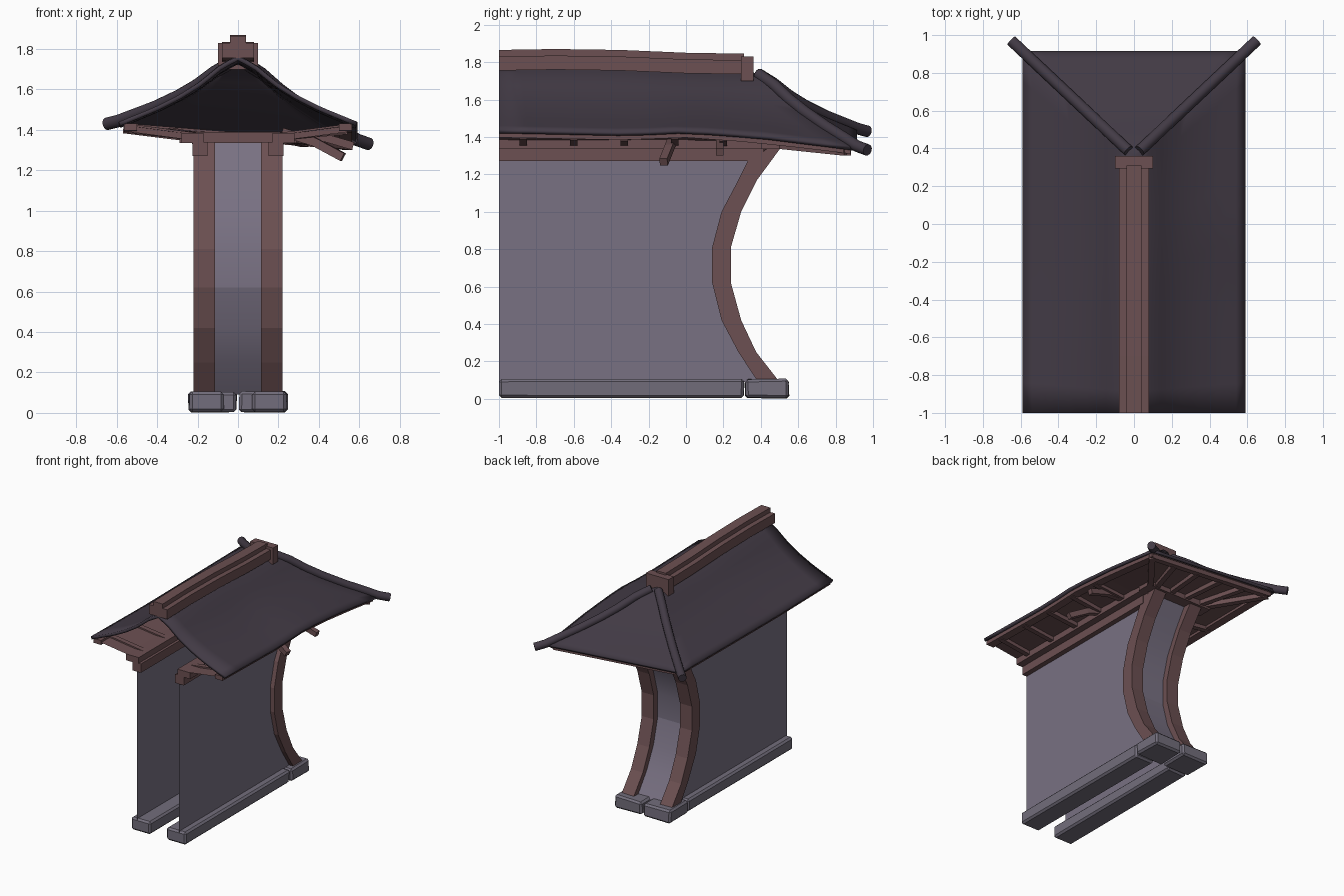
import bpy, bmesh, math, random
from mathutils import Vector

random.seed(4)
cube = bpy.data.objects.get("Cube")
if cube:
    bpy.data.objects.remove(cube, do_unlink=True)


def material(name, rgb):
    m = bpy.data.materials.new(name)
    m.use_nodes = True
    m.diffuse_color = (*rgb, 1)
    m.node_tree.nodes["Principled BSDF"].inputs["Base Color"].default_value = (*rgb, 1)
    return m


ROOF = material("dark roof", (.055, .043, .06))
WOOD = material("red brown wood", (.15, .08, .084))
WALL = material("grey violet plaster", (.19, .165, .225))
STONE = material("grey stone", (.17, .155, .20))


def finish(name, bm, mat):
    mesh = bpy.data.meshes.new(name)
    bm.to_mesh(mesh)
    bm.free()
    mesh.materials.append(mat)
    ob = bpy.data.objects.new(name, mesh)
    bpy.context.collection.objects.link(ob)
    return ob


def smooth(ob):
    bpy.ops.object.select_all(action='DESELECT')
    ob.select_set(True)
    bpy.context.view_layer.objects.active = ob
    bpy.ops.object.shade_smooth_by_angle(angle=math.radians(40))


def loft(name, rings, mat):
    """Closed rings joined into a capped solid."""
    bm = bmesh.new()
    rows = [[bm.verts.new(p) for p in r] for r in rings]
    n = len(rows[0])
    for a, b in zip(rows, rows[1:]):
        for i in range(n):
            bm.faces.new((a[i], a[(i + 1) % n], b[(i + 1) % n], b[i]))
    bm.faces.new(rows[0])
    bm.faces.new(rows[-1])
    bmesh.ops.recalc_face_normals(bm, faces=bm.faces)
    return finish(name, bm, mat)


def sheets(name, grids, mat):
    """Open surfaces, each a grid of points, welded together."""
    bm = bmesh.new()
    for grid in grids:
        rows = [[bm.verts.new(p) for p in r] for r in grid]
        for a, b in zip(rows, rows[1:]):
            for i in range(len(a) - 1):
                bm.faces.new((a[i], a[i + 1], b[i + 1], b[i]))
    bmesh.ops.remove_doubles(bm, verts=bm.verts, dist=.0005)
    bm.normal_update()
    bmesh.ops.reverse_faces(bm, faces=[f for f in bm.faces if f.normal.z < -.01])
    return finish(name, bm, mat)


def rect(x0, x1, y, z0, z1):
    return [(x0, y, z0), (x1, y, z0), (x1, y, z1), (x0, y, z1)]


def box(name, x0, x1, y0, y1, z0, z1, mat=WOOD):
    return loft(name, [rect(x0, x1, y0, z0, z1), rect(x0, x1, y1, z0, z1)], mat)


def bar(name, points, radius, sides=4, mat=WOOD):
    pts = [Vector(p) for p in points]
    rings = []
    for i, p in enumerate(pts):
        d = pts[min(i + 1, len(pts) - 1)] - pts[max(i - 1, 0)]
        u = d.cross(Vector((0, 0, 1))).normalized()
        v = u.cross(d).normalized()
        angles = [(k + .5) * math.tau / sides for k in range(sides)]
        rings.append([p + (u * math.cos(a) + v * math.sin(a)) * radius for a in angles])
    return loft(name, rings, mat)


def interp(table, v):
    for (a, p), (b, q) in zip(table, table[1:]):
        if v <= b:
            return p + (q - p) * (v - a) / (b - a)
    return table[-1][1]


# Roof shape: sagging slope, wavy ridge, one drooping corner
DROP = [(0, 0), (.14, .12), (.32, .39), (.49, .585), (.69, .77), (1, 1), (1.2, 1.1)]
RIDGE = [(-1, 1.765), (-.7, 1.77), (-.35, 1.765), (0, 1.75), (.36, 1.745)]
EAVE = {1: [(-1, 1.44), (-.3, 1.425), (0, 1.44), (.4, 1.41), (.92, 1.345)],
        -1: [(-1, 1.44), (-.3, 1.43), (.92, 1.44)]}
HALF, HIP, RUN = .59, .36, .555


def roof_z(side, t, y):
    top = interp(RIDGE, y)
    return top + (interp(EAVE[side], y) - top) * interp(DROP, t)


def slope_point(side, t, y, lift=0):
    return (side * HALF * t, y, roof_z(side, t, y) + lift)


def corner(side, t, lift=0):
    return slope_point(side, t, HIP + RUN * t, lift)


steps = [i / 12 for i in range(13)]
grids = [[[slope_point(s, t, -1 + (1 + HIP + RUN * t) * k) for k in steps] for t in steps]
         for s in (-1, 1)]
grids.append([[Vector(corner(-1, t)).lerp(Vector(corner(1, t)), k) for k in steps] for t in steps])
roof = sheets("roof_shell", grids, ROOF)
thick = roof.modifiers.new("thickness", 'SOLIDIFY')
thick.thickness = .022
thick.offset = -1
smooth(roof)

# Ridge cap in two tiers with an end block
for name, w, low, high in (("ridge_base", .08, -.01, .065), ("ridge_top", .04, .06, .1)):
    loft(name, [rect(-w, w, y, z + low, z + high) for y, z in RIDGE[:-1] + [(.31, 1.745)]], WOOD)
box("ridge_end_block", -.1, .1, .295, .36, 1.7, 1.83)

# Hip poles
for s, side in ((1, "left"), (-1, "right")):
    path = [corner(s, t, .005) for t in (.05, .2, .35, .5, .7, .88, 1.0, 1.1)]
    smooth(bar(side + "_hip_pole", path, .031, 12, ROOF))

# Curved end frame: (height, inner edge, outer edge)
CURVE = [(.09, .385, .5), (.25, .28, .375), (.42, .19, .295), (.62, .14, .24),
         (.81, .14, .24), (1.0, .19, .295), (1.17, .28, .38), (1.34, .365, .505)]
mid = [(z, (a + b) / 2) for z, a, b in CURVE]
panel = sheets("end_panel", [[[(x, y, z) for x in (-.13, .13)] for z, y in mid]], WALL)
smooth(panel)

INNER_X, INNER_Y, INNER_Z = .2, .45, 1.375
OUTER_X, OUTER_Y = .56, .885
along = [-1, -.7, -.35, 0, .3]


def under(s, y, gap):
    return roof_z(s, .95, y) - gap


soffit = []
for s, side in ((1, "left"), (-1, "right")):
    loft(side + "_curved_post", [[(s * .115, a, z), (s * .22, a, z), (s * .22, b, z), (s * .115, b, z)]
                                 for z, a, b in CURVE], WOOD)
    sheets(side + "_wall", [[[(s * .185, -1, z), (s * .185, y, z)] for z, y in mid]], WALL)

    # Wall plates under the eaves
    box(side + "_lower_plate", s * .15, s * .225, -1, .37, 1.27, 1.34)
    box(side + "_upper_plate", s * .17, s * .28, -1, .52, 1.335, 1.385)
    bar(side + "_knee_brace", [(s * .15, .36, 1.25), (s * .22, .44, 1.37)], .025)

    # Eave boards, rafters and edge strip
    soffit.append([[(s * INNER_X, yi, INNER_Z), (s * OUTER_X, yo, under(s, yo, .028))]
                   for yi, yo in [(y, y) for y in along] + [(INNER_Y, OUTER_Y)]])
    loft(side + "_eave_strip", [rect(s * .5, s * .565, y, under(s, y, .055), under(s, y, .02))
                                for y in along + [.6, .88]], WOOD)
    for y in (-.87, -.6, -.33, -.06, .2):
        bar(side + "_rafter", [(s * .2, y, 1.365), (s * .54, y, under(s, y, .04))], .028)
    bar(side + "_corner_rafter", [(s * .22, .45, 1.365), (s * .55, .86, under(s, .86, .045))], .032)

# Eave boards, beam and rafters on the hipped end
ends = [(k - 3) / 3 for k in range(7)]


def back_z(k, gap):
    return under(-1, .9, gap) * (1 - k) / 2 + under(1, .9, gap) * (1 + k) / 2


soffit.append([[(k * INNER_X, INNER_Y, INNER_Z), (k * OUTER_X, OUTER_Y, back_z(k, .028))] for k in ends])
sheets("eave_boards", soffit, WOOD)
bar("end_eave_strip", [(k * .55, .86, back_z(k, .04)) for k in ends], .03)
box("end_beam", -.29, .29, .4, .52, 1.335, 1.39)
for k in (-.6, -.2, .2, .6):
    bar("end_rafter", [(k * .33, .48, 1.365), (k * .55, .85, back_z(k, .045))], .028)

# Loose rafters hanging out of the left eave
bar("hanging_rafter", [(.22, -.07, 1.39), (.38, -.09, 1.34), (.52, -.12, 1.265)], .03)
bar("slipped_rafter", [(.22, .18, 1.38), (.4, .18, 1.37), (.57, .18, 1.32)], .028)


# Footing stones with soft, uneven edges
def stone(name, *size):
    ob = box(name, *size, mat=STONE)
    for v in ob.data.vertices:
        v.co += Vector([random.uniform(-.004, .004) for _ in range(3)]) if v.co.y > -.9 else Vector()
    bev = ob.modifiers.new("worn_edges", 'BEVEL')
    bev.width = .014
    bev.segments = 1


for s, side in ((1, "left"), (-1, "right")):
    stone(side + "_long_footing", s * .07, s * .24, -1, .31, .005, .105)
    stone(side + "_end_footing", s * .006, s * .245, .318, .55, .005, .105)
